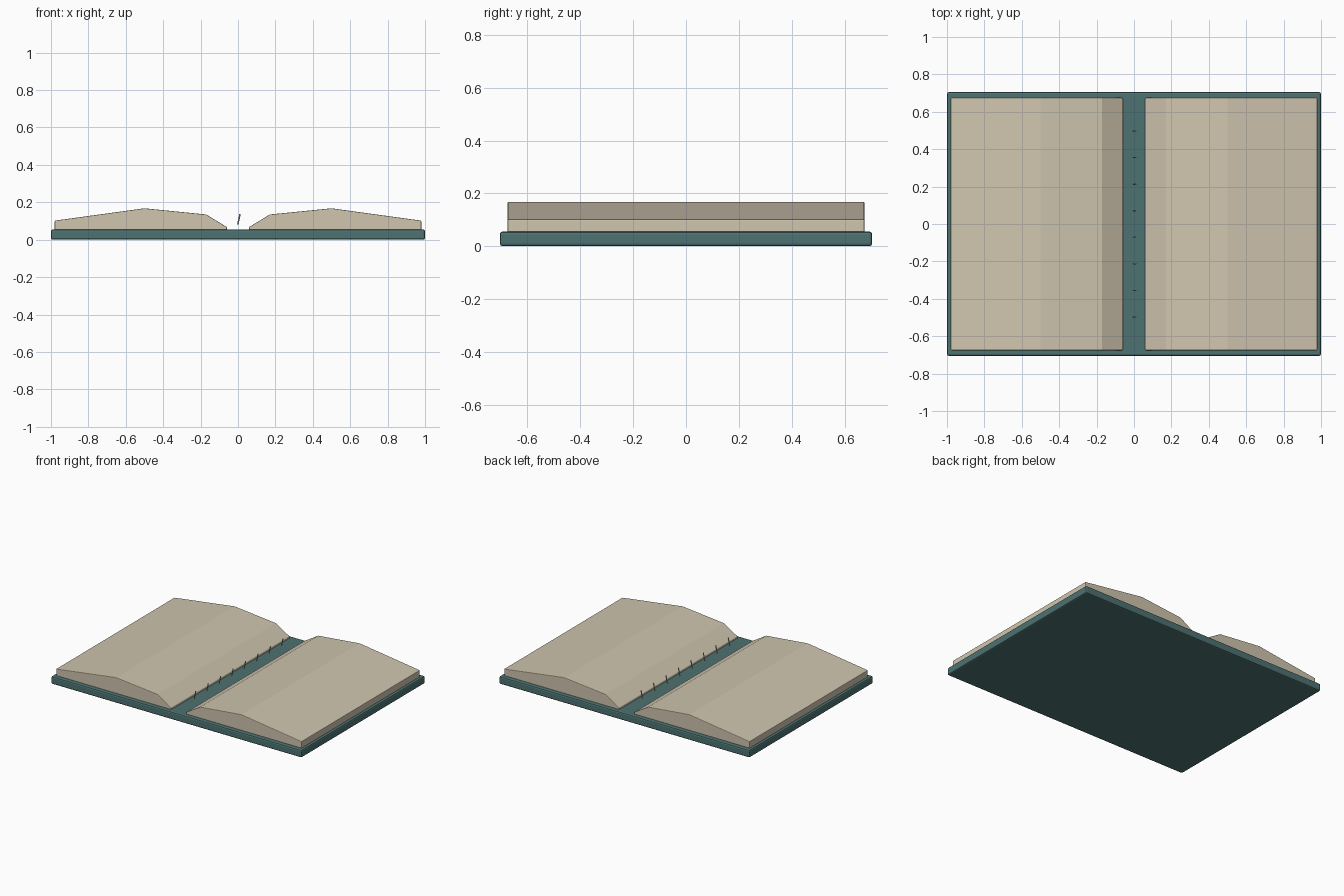
import bpy
import bmesh
from mathutils import Matrix, Vector

cube = bpy.data.objects.get("Cube")
if cube:
    bpy.data.objects.remove(cube, do_unlink=True)


def material(name, color):
    mat = bpy.data.materials.new(name)
    mat.use_nodes = True
    mat.diffuse_color = (*color, 1)
    mat.node_tree.nodes["Principled BSDF"].inputs["Base Color"].default_value = (*color, 1)
    return mat


teal = material("teal_cover", (0.075, 0.17, 0.165))
cream = material("cream_paper", (0.63, 0.56, 0.43))


def finish(name, bm, mat, bevel=0):
    bmesh.ops.recalc_face_normals(bm, faces=bm.faces)
    mesh = bpy.data.meshes.new(name)
    bm.to_mesh(mesh)
    bm.free()
    mesh.materials.append(mat)
    obj = bpy.data.objects.new(name, mesh)
    bpy.context.collection.objects.link(obj)
    if bevel:
        mod = obj.modifiers.new("edge_bevel", 'BEVEL')
        mod.width = bevel
        mod.segments = 2
        mod.limit_method = 'ANGLE'
        mod.angle_limit = 1.0
    return obj


# Cover slab with softened edges
bm = bmesh.new()
bmesh.ops.create_cube(bm, size=1, matrix=Matrix.Translation((0, 0, 0.0275))
                      @ Matrix.Diagonal((2, 1.41, 0.055, 1)))
finish("cover", bm, teal, 0.01)

# Two page blocks, extruded from one mirrored profile
PROFILE = [(0.06, 0.05), (0.06, 0.068), (0.17, 0.135), (0.5, 0.168),
           (0.98, 0.102), (0.98, 0.05)]
DEPTH = 0.675
for side, name in ((1, "left_pages"), (-1, "right_pages")):
    bm = bmesh.new()
    face = bm.faces.new([bm.verts.new((side * x, -DEPTH, z)) for x, z in PROFILE])
    ext = bmesh.ops.extrude_face_region(bm, geom=[face])
    moved = [v for v in ext["geom"] if isinstance(v, bmesh.types.BMVert)]
    bmesh.ops.translate(bm, verts=moved, vec=(0, 2 * DEPTH, 0))
    finish(name, bm, cream, 0.004)

# Row of slanted binding threads along the gutter
COUNT, SPACING = 8, 0.142
base, tip = Vector((-0.001, 0, 0.082)), Vector((0.011, 0, 0.138))
for i in range(COUNT):
    y = (i - (COUNT - 1) / 2) * SPACING
    bm = bmesh.new()
    turn = (tip - base).to_track_quat('Z', 'Y').to_matrix().to_4x4()
    place = Matrix.Translation((base + tip) / 2 + Vector((0, y, 0)))
    bmesh.ops.create_cone(bm, cap_ends=True, segments=6, radius1=0.004, radius2=0.004,
                          depth=(tip - base).length, matrix=place @ turn)
    finish(f"binding_thread_{i + 1}", bm, cream)
